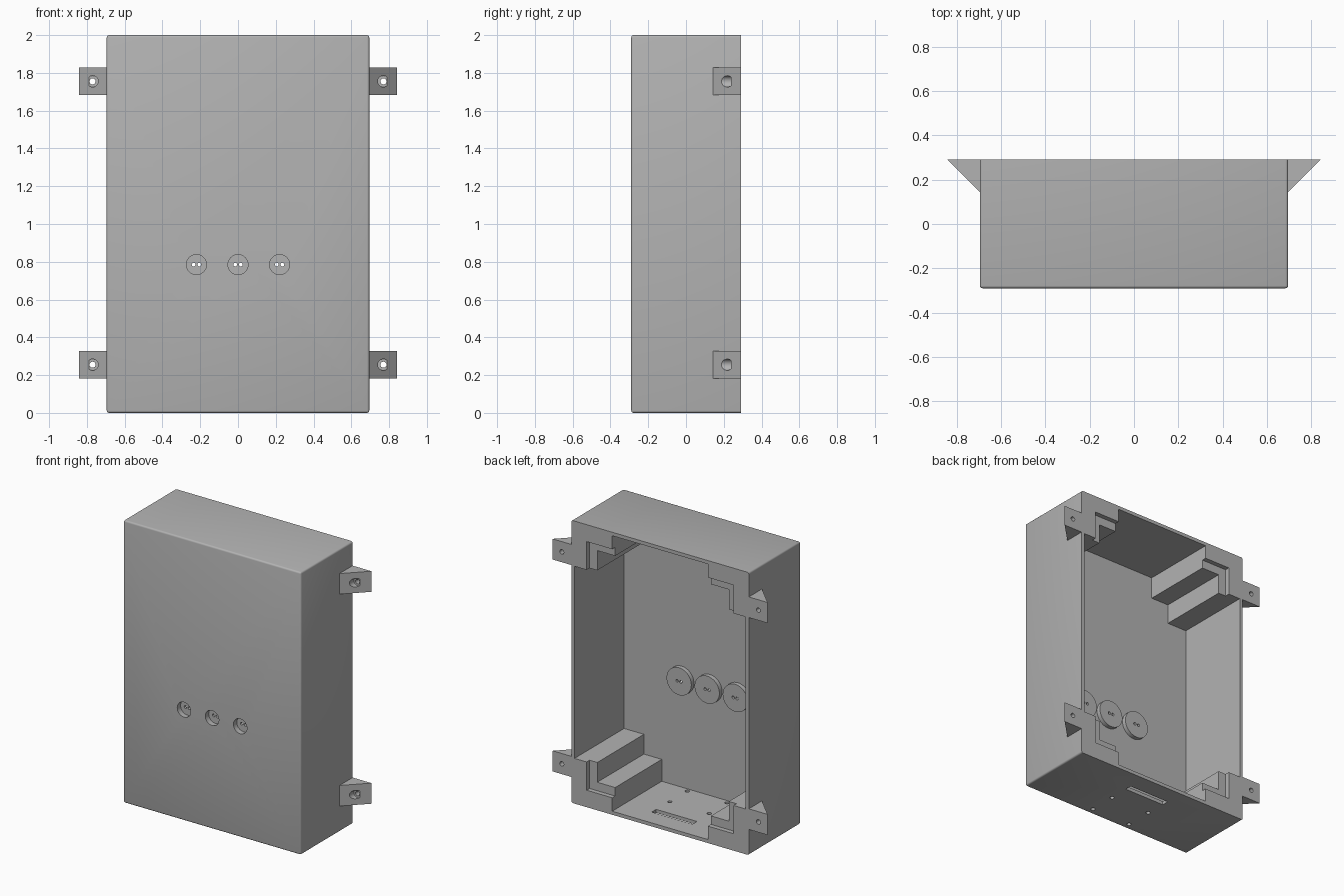
import bpy, bmesh, math
from mathutils import Vector

cube = bpy.data.objects.get("Cube")
if cube:
    bpy.data.objects.remove(cube, do_unlink=True)

W, D, H = 0.695, 0.29, 1.0        # half sizes of the enclosure
WALL, LONG, MID = 0.025, 0.32, 1.0

grey = bpy.data.materials.new("matte grey")
grey.use_nodes = True
color = (0.45, 0.45, 0.45, 1)
grey.diffuse_color = color
grey.node_tree.nodes["Principled BSDF"].inputs["Base Color"].default_value = color


def make(name, bm):
    bmesh.ops.recalc_face_normals(bm, faces=bm.faces)
    mesh = bpy.data.meshes.new(name)
    bm.to_mesh(mesh)
    bm.free()
    mesh.materials.append(grey)
    obj = bpy.data.objects.new(name, mesh)
    bpy.context.collection.objects.link(obj)
    return obj


def prism(name, points, offset):
    """Extrude a closed outline along an offset vector."""
    bm = bmesh.new()
    face = bm.faces.new([bm.verts.new(p) for p in points])
    ext = bmesh.ops.extrude_face_region(bm, geom=[face])["geom"]
    verts = [v for v in ext if isinstance(v, bmesh.types.BMVert)]
    bmesh.ops.translate(bm, verts=verts, vec=Vector(offset))
    return make(name, bm)


def disc(name, x, z, r, y0, y1, sides=32):
    """Cylinder along y."""
    ring = [2 * math.pi * i / sides for i in range(sides)]
    return prism(name, [(x + r * math.cos(a), y0, z + r * math.sin(a)) for a in ring],
                 (0, y1 - y0, 0))


def box(name, x0, x1, y0, y1, z0, z1):
    return prism(name, [(x0, y0, z0), (x1, y0, z0), (x1, y1, z0), (x0, y1, z0)],
                 (0, 0, z1 - z0))


def apply(obj, mod):
    bpy.ops.object.select_all(action="DESELECT")
    bpy.context.view_layer.objects.active = obj
    obj.select_set(True)
    bpy.ops.object.modifier_apply(modifier=mod.name)


def cut(target, cutter):
    mod = target.modifiers.new("cut", "BOOLEAN")
    mod.operation, mod.solver, mod.object = "DIFFERENCE", "EXACT", cutter
    apply(target, mod)
    bpy.data.objects.remove(cutter, do_unlink=True)


def smooth(obj):
    bpy.ops.object.select_all(action="DESELECT")
    bpy.context.view_layer.objects.active = obj
    obj.select_set(True)
    bpy.ops.object.shade_smooth_by_angle(angle=math.radians(35))


def stepped_opening(name, band, wall, y0, y1):
    """Rectangle with a stepped block left standing in every corner."""
    quarter = [(W - wall, H - LONG), (W - band, H - LONG), (W - band, H - band),
               (W - LONG, H - band), (W - LONG, H - wall)]
    outline = []
    for sx, sz in ((1, 1), (-1, 1), (-1, -1), (1, -1)):
        part = quarter if sx * sz > 0 else quarter[::-1]
        outline += [(sx * x, y0, MID + sz * z) for x, z in part]
    return prism(name, outline, (0, y1 - y0, 0))


# Enclosure shell with softened outer edges, open at the back
shell = box("enclosure", -W, W, -D, D, 0, 2 * H)
bm = bmesh.new()
bm.from_mesh(shell.data)
edges = [e for e in bm.edges if not all(v.co.y > 0 for v in e.verts)]
bmesh.ops.bevel(bm, geom=edges, offset=0.012, segments=3, profile=0.5, affect="EDGES")
bm.to_mesh(shell.data)
bm.free()
cut(shell, stepped_opening("cavity", 0.18, WALL, -D + WALL, D + 0.1))
cut(shell, stepped_opening("lid_seat", 0.12, WALL + 0.001, D - 0.033, D + 0.1))

# Cable slot and screw holes in the floor
cut(shell, box("slot", -0.16, 0.16, 0.105, 0.155, -0.1, 0.1))
for x in (-0.155, 0.155):
    for y in (-0.237, -0.04):
        ring = [2 * math.pi * i / 16 for i in range(16)]
        cut(shell, prism("screw_hole", [(x + 0.015 * math.cos(a), y + 0.015 * math.sin(a), -0.1)
                                        for a in ring], (0, 0, 0.2)))

# Three round cups behind the front panel, each with two wire holes
for name, x in (("right", -0.22), ("middle", 0), ("left", 0.22)):
    z = 0.785
    cup = disc("cup_" + name, x, z, 0.097, -D + WALL, -0.235, 48)
    for target in (shell, cup):
        cut(target, disc("recess", x, z, 0.053, -0.35, -0.252))
    for dx in (-0.015, 0.015):
        cut(cup, disc("wire_hole", x + dx, z, 0.01, -0.3, -0.2, 16))
    smooth(cup)
smooth(shell)

# Wedge mounting ears with counterbored screw holes
for side, s in (("left", 1), ("right", -1)):
    for level, z in (("lower", 0.255), ("upper", 1.755)):
        ear = prism("ear_%s_%s" % (side, level),
                    [(s * W, D, z - 0.073), (s * W, D - 0.147, z - 0.073),
                     (s * (W + 0.147), D, z - 0.073)], (0, 0, 0.146))
        cut(ear, disc("counterbore", s * 0.77, z, 0.03, 0, 0.238))
        cut(ear, disc("through_hole", s * 0.77, z, 0.016, 0.1, 0.4, 24))
        smooth(ear)
